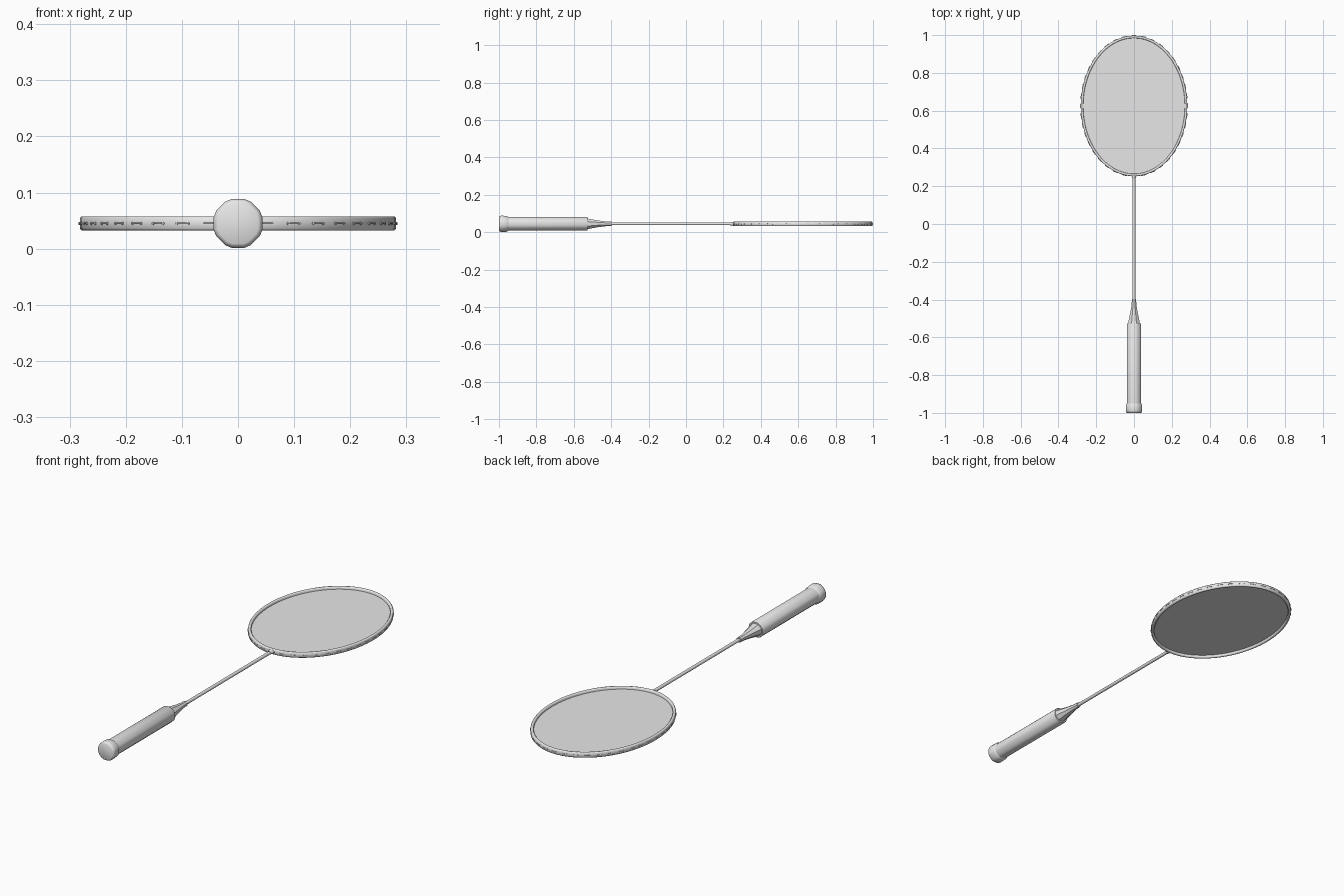
import bpy
import bmesh
import math
from mathutils import Matrix, Vector

cube = bpy.data.objects.get("Cube")
if cube:
    bpy.data.objects.remove(cube, do_unlink=True)

grey = bpy.data.materials.new("light grey")
grey.use_nodes = True
COLOUR = (0.8, 0.8, 0.8, 1)
grey.diffuse_color = COLOUR
grey.node_tree.nodes["Principled BSDF"].inputs["Base Color"].default_value = COLOUR

MID = 0.045                      # height of the racket's centre plane
HEAD_Y, HEAD_A, HEAD_B = 0.625, 0.282, 0.372


def finish(name, bm, angle=35):
    bmesh.ops.recalc_face_normals(bm, faces=bm.faces)
    mesh = bpy.data.meshes.new(name)
    bm.to_mesh(mesh)
    bm.free()
    mesh.materials.append(grey)
    obj = bpy.data.objects.new(name, mesh)
    bpy.context.collection.objects.link(obj)
    bpy.ops.object.select_all(action="DESELECT")
    obj.select_set(True)
    bpy.context.view_layer.objects.active = obj
    bpy.ops.object.shade_smooth_by_angle(angle=math.radians(angle))
    return obj


def bridge(bm, rings, closed=False):
    pairs = list(zip(rings, rings[1:] + rings[:1])) if closed else list(zip(rings, rings[1:]))
    for a, b in pairs:
        n = len(a)
        for i in range(n):
            bm.faces.new((a[i], a[(i + 1) % n], b[(i + 1) % n], b[i]))


def loft(name, stations, outline, angle=35):
    """Skin an outline along y; each station is (y, half width, half height)."""
    bm = bmesh.new()
    rings = [[bm.verts.new((w * u, y, MID + h * v)) for u, v in outline]
             for y, w, h in stations]
    bridge(bm, rings)
    bm.faces.new(rings[0])
    bm.faces.new(rings[-1])
    return finish(name, bm, angle)


def polygon(sides, corner=0.0):
    """Unit-apothem polygon, each corner cut back by the given angle in degrees."""
    half = 180 / sides
    pts = []
    for i in range(sides):
        for off in ((half - corner, half + corner) if corner else (half,)):
            a = math.radians(i * 2 * half + off)
            r = 1 / math.cos(math.radians(half - corner))
            pts.append((r * math.cos(a), r * math.sin(a)))
    return pts


def head_point(t, grow=0.0, z=MID):
    return Vector(((HEAD_A + grow) * math.cos(t), HEAD_Y + (HEAD_B + grow) * math.sin(t), z))


# Grip with flared butt cap
rounded_octagon = polygon(8, 8)
loft("grip", [(-0.955, 0.038, 0.037), (-0.53, 0.038, 0.037), (-0.526, 0.036, 0.035)],
     rounded_octagon, 50)
loft("butt_cap", [(-1, 0.036, 0.036), (-0.997, 0.041, 0.041), (-0.988, 0.0435, 0.0435),
                  (-0.96, 0.043, 0.0425), (-0.95, 0.038, 0.037)], rounded_octagon, 50)

# Tapered collar between grip and shaft
loft("collar", [(-0.535, 0.032, 0.03), (-0.52, 0.03, 0.027), (-0.47, 0.02, 0.018),
                (-0.43, 0.013, 0.013), (-0.398, 0.011, 0.012)], polygon(8), 30)

# Shaft and the joint that meets the head
loft("shaft", [(-0.41, 0.0075, 0.0075), (0.258, 0.0075, 0.0075)], polygon(16))
loft("head_joint", [(0.235, 0.008, 0.008), (0.248, 0.01, 0.01), (0.258, 0.018, 0.011)],
     polygon(12))

# Oval frame with a softly bevelled rectangular section
bm = bmesh.new()
profile = [(0, -0.009), (0, 0.009), (-0.003, 0.0125), (-0.01, 0.0125),
           (-0.013, 0.009), (-0.013, -0.009), (-0.01, -0.0125), (-0.003, -0.0125)]
STEPS = 96
rings = [[bm.verts.new(head_point(math.tau * i / STEPS, g, MID + dz)) for g, dz in profile]
         for i in range(STEPS)]
bridge(bm, rings, closed=True)
finish("frame", bm, 50)

# String bed as a thin sheet
bm = bmesh.new()
layers = [[bm.verts.new(head_point(math.tau * i / STEPS, -0.008, MID + dz))
           for i in range(STEPS)] for dz in (-0.001, 0.001)]
bridge(bm, layers)
for layer in layers:
    bm.faces.new(layer)
finish("string_bed", bm)

# Paired grommets joined by short string runs, evenly spaced along the rim
samples = [math.tau * i / 2000 - math.pi / 2 for i in range(2001)]
lengths = [0.0]
for a, b in zip(samples, samples[1:]):
    lengths.append(lengths[-1] + (head_point(b) - head_point(a)).length)


def angle_at(distance):
    distance %= lengths[-1]
    return samples[next(i for i, d in enumerate(lengths) if d >= distance)]


def rod(bm, start, end, radius):
    axis = end - start
    turn = axis.to_track_quat("Z", "Y").to_matrix().to_4x4()
    bmesh.ops.create_cone(bm, cap_ends=True, segments=8, radius1=radius, radius2=radius,
                          depth=axis.length,
                          matrix=Matrix.Translation((start + end) / 2) @ turn)


PAIRS = 40
grommets, runs = bmesh.new(), bmesh.new()
for k in range(PAIRS):
    centre = lengths[-1] * k / PAIRS
    ends = [angle_at(centre - 0.011), angle_at(centre + 0.011)]
    for t in ends:
        rod(grommets, head_point(t, -0.004), head_point(t, 0.002), 0.0028)
    rod(runs, head_point(ends[0], 0.0015), head_point(ends[1], 0.0015), 0.0013)
finish("grommets", grommets)
finish("outer_string_runs", runs)
